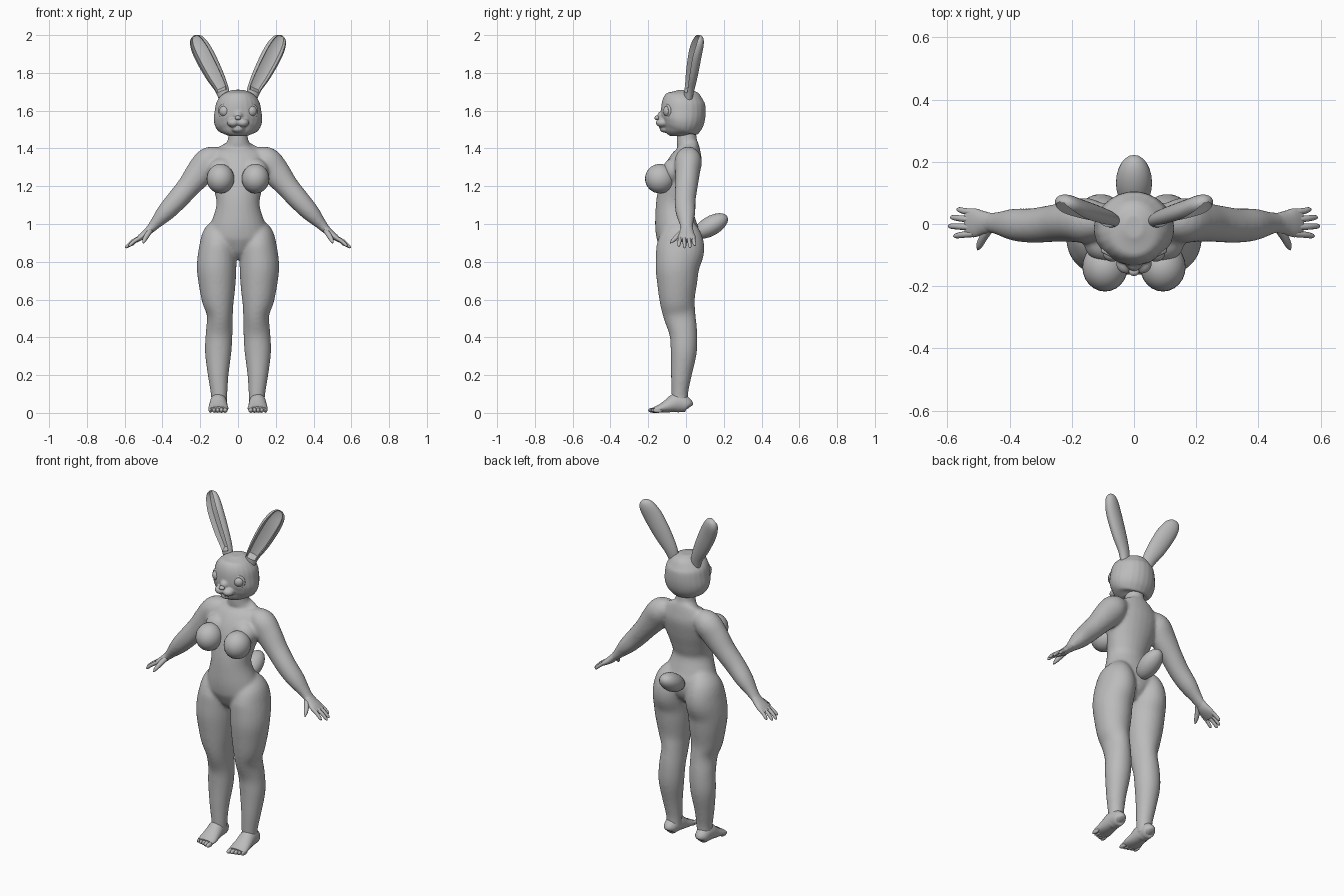
import bpy, bmesh, math
from mathutils import Vector, Matrix

cube = bpy.data.objects.get("Cube")
if cube:
    bpy.data.objects.remove(cube)

grey = bpy.data.materials.new("plain grey")
grey.use_nodes = True
COLOUR = (0.5, 0.5, 0.5, 1)
grey.diffuse_color = COLOUR
grey.node_tree.nodes["Principled BSDF"].inputs["Base Color"].default_value = COLOUR


def spline(rows, steps):
    """Smoothly interpolate rows of numbers, passing through each row."""
    out = []
    for i in range(len(rows) - 1):
        p0, p1 = rows[max(i - 1, 0)], rows[i]
        p2, p3 = rows[i + 1], rows[min(i + 2, len(rows) - 1)]
        for k in range(steps):
            t = k / steps
            out.append([0.5 * (2 * b + (c - a) * t + (2 * a - 5 * b + 4 * c - d) * t * t
                               + (3 * b - a - 3 * c + d) * t ** 3)
                        for a, b, c, d in zip(p0, p1, p2, p3)])
    return out + [list(rows[-1])]


def loft(bm, rows, s=1, side=(0, 1, 0), n=24, steps=4, hollow=False):
    """Skin oval rings (x, y, z, width, depth) along a path; s mirrors it in x."""
    rows = spline(rows, steps)
    pts = [Vector((s * r[0], r[1], r[2])) for r in rows]
    side = Vector((s * side[0], side[1], side[2]))
    rings = []
    for i, r in enumerate(rows):
        t = (pts[min(i + 1, len(pts) - 1)] - pts[max(i - 1, 0)]).normalized()
        v = (side - t * side.dot(t)).normalized()
        u = v.cross(t)
        scoop = hollow and 0.12 < i / len(rows) < 0.9
        ring = []
        for k in range(n):
            a = 2 * math.pi * (k + 0.5) / n
            du, dv = math.cos(a), math.sin(a)
            if scoop and dv < 0 and abs(du) < 0.75:
                dv = 0.35 * (1 - du * du)
            ring.append(bm.verts.new(pts[i] + u * du * max(r[3], 0.002) + v * dv * max(r[4], 0.002)))
        rings.append(ring)
    for a, b in zip(rings, rings[1:]):
        for k in range(n):
            bm.faces.new((a[k], a[(k + 1) % n], b[(k + 1) % n], b[k]))
    bm.faces.new(rings[0][::-1])
    bm.faces.new(rings[-1])


def ball(bm, centre, radii, tilt=0):
    m = Matrix.Translation(centre) @ Matrix.Rotation(tilt, 4, 'X') @ Matrix.Diagonal((*radii, 1))
    bmesh.ops.create_uvsphere(bm, u_segments=24, v_segments=16, radius=1, matrix=m)


def finish(bm, name, voxel=0, smooth=0):
    bmesh.ops.recalc_face_normals(bm, faces=bm.faces)
    me = bpy.data.meshes.new(name)
    bm.to_mesh(me)
    bm.free()
    me.materials.append(grey)
    for p in me.polygons:
        p.use_smooth = True
    me.set_sharp_from_angle(angle=math.radians(50))
    ob = bpy.data.objects.new(name, me)
    bpy.context.collection.objects.link(ob)
    if voxel:
        m = ob.modifiers.new("blend", 'REMESH')
        m.mode, m.voxel_size, m.use_smooth_shade = 'VOXEL', voxel, True
        m = ob.modifiers.new("soften", 'SMOOTH')
        m.factor, m.iterations = 0.5, smooth
    return ob


# Body: torso, legs and arms blended into one skin
body = bmesh.new()
torso = [(.82, -.03, .03, .05), (.86, -.035, .08, .09), (.93, -.04, .165, .115),
         (1.0, -.055, .145, .11), (1.1, -.065, .115, .095), (1.18, -.05, .127, .097),
         (1.27, -.025, .15, .097), (1.35, .005, .15, .082), (1.4, .015, .115, .058),
         (1.43, .005, .06, .055), (1.52, 0, .048, .05)]
loft(body, [(0, y, z, w, d) for z, y, w, d in torso])
leg = [(.08, -.04, 1.02, .04, .06), (.1, -.03, .95, .085, .108), (.107, -.03, .87, .1, .128),
       (.113, -.045, .78, .105, .117), (.111, -.047, .7, .1, .108), (.106, -.047, .6, .086, .094),
       (.096, -.035, .52, .069, .086), (.1, -.014, .42, .071, .074), (.105, -.012, .32, .07, .069),
       (.105, -.025, .2, .055, .055), (.1, -.033, .1, .044, .044), (.1, -.03, .03, .042, .044)]
arm = [(.09, .01, 1.36, .05, .05), (.15, .012, 1.335, .075, .072), (.2, .008, 1.275, .075, .066),
       (.26, .002, 1.2, .062, .06), (.325, -.005, 1.125, .056, .056), (.385, -.002, 1.06, .048, .052),
       (.435, .002, 1.005, .032, .038), (.462, .004, .975, .024, .033), (.49, .004, .95, .02, .035)]
for s in (1, -1):
    loft(body, leg, s)
    loft(body, arm, s)
    ball(body, (s * .085, -.065, 1.28), (.075, .06, .07))
finish(body, "body", 0.009, 8)

for s, word in ((1, "left"), (-1, "right")):
    # Chest
    bm = bmesh.new()
    ball(bm, (s * .093, -.138, 1.24), (.073, .079, .078))
    finish(bm, word + "_breast")

    # Hand with four fingers and a thumb
    bm = bmesh.new()
    loft(bm, [(.455, .004, .985, .02, .03), (.485, .004, .953, .021, .038),
              (.515, .004, .93, .017, .047), (.54, .004, .912, .011, .042)], s)
    for y0, y1, x1, z1 in ((.037, .046, .57, .885), (.014, .021, .59, .876),
                           (-.01, -.007, .597, .874), (-.031, -.038, .58, .882)):
        loft(bm, [(.515, y0, .93, .011, .011), ((.52 + x1) / 2, (y0 + y1) / 2, .908, .01, .01),
                  (x1 - .008, y1, z1 + .006, .008, .008), (x1, y1, z1, .002, .002)], s, n=10)
    loft(bm, [(.465, -.015, .965, .014, .014), (.485, -.045, .935, .014, .013),
              (.497, -.07, .912, .01, .01), (.502, -.083, .898, .002, .002)], s, n=10)
    finish(bm, word + "_hand")

    # Foot and toes
    bm = bmesh.new()
    foot = [(.02, .03, .015, .018), (.008, .04, .036, .038), (-.045, .054, .044, .052),
            (-.095, .037, .049, .036), (-.135, .024, .053, .023), (-.165, .018, .05, .015)]
    loft(bm, [(.104, y, z, w, h) for y, z, w, h in foot], s, side=(0, 0, 1))
    for i in range(5):
        ball(bm, (s * (.068 + .0195 * i), -.173 + .006 * i, .014), (.0125 - .0008 * i, .027, .0135))
    finish(bm, word + "_foot")

    # Ear with a scooped inner face
    bm = bmesh.new()
    loft(bm, [(.07, .01, 1.66, .03, .022), (.088, .018, 1.72, .038, .027), (.13, .03, 1.8, .05, .033),
              (.182, .047, 1.9, .054, .035), (.213, .064, 1.96, .045, .03),
              (.226, .072, 1.988, .028, .02), (.23, .075, 1.998, .006, .005)],
         s, side=(-.25, 1, 0), n=32, hollow=True)
    finish(bm, word + "_ear")

    # Eye with a raised lid ring
    bm = bmesh.new()
    ball(bm, (s * .07, -.093, 1.597), (.03, .028, .03))
    finish(bm, word + "_eye")
    bpy.ops.mesh.primitive_torus_add(location=(s * .071, -.099, 1.597), major_radius=.031,
                                     minor_radius=.008, major_segments=32, minor_segments=10,
                                     rotation=(math.pi / 2, 0, s * .45))
    lid = bpy.context.object
    lid.name = word + "_eyelid"
    lid.data.materials.append(grey)
    bpy.ops.object.shade_smooth()

# Head with cheeks, muzzle and chin
bm = bmesh.new()
skull = [(1.467, -.03, .05, .05), (1.485, -.03, .092, .082), (1.51, -.024, .117, .1),
         (1.55, -.016, .129, .115), (1.6, -.014, .124, .119), (1.65, -.014, .112, .112),
         (1.69, -.01, .077, .085), (1.71, -.01, .03, .035)]
loft(bm, [(0, y, z, w, d) for z, y, w, d in skull])
for s in (1, -1):
    ball(bm, (s * .025, -.125, 1.536), (.033, .035, .024))
ball(bm, (0, -.108, 1.503), (.034, .032, .02))
ball(bm, (0, -.11, 1.572), (.03, .042, .032))
finish(bm, "head", 0.005, 5)

# Nose and front teeth
bm = bmesh.new()
ball(bm, (0, -.153, 1.562), (.017, .014, .012))
finish(bm, "nose")
bm = bmesh.new()
for s in (1, -1):
    bmesh.ops.create_cube(bm, size=1, matrix=Matrix.Translation((s * .007, -.138, 1.514))
                          @ Matrix.Diagonal((.012, .008, .018, 1)))
finish(bm, "front_teeth")

# Tail
bm = bmesh.new()
ball(bm, (0, .132, .99), (.058, .1, .052), math.radians(30))
finish(bm, "tail")
